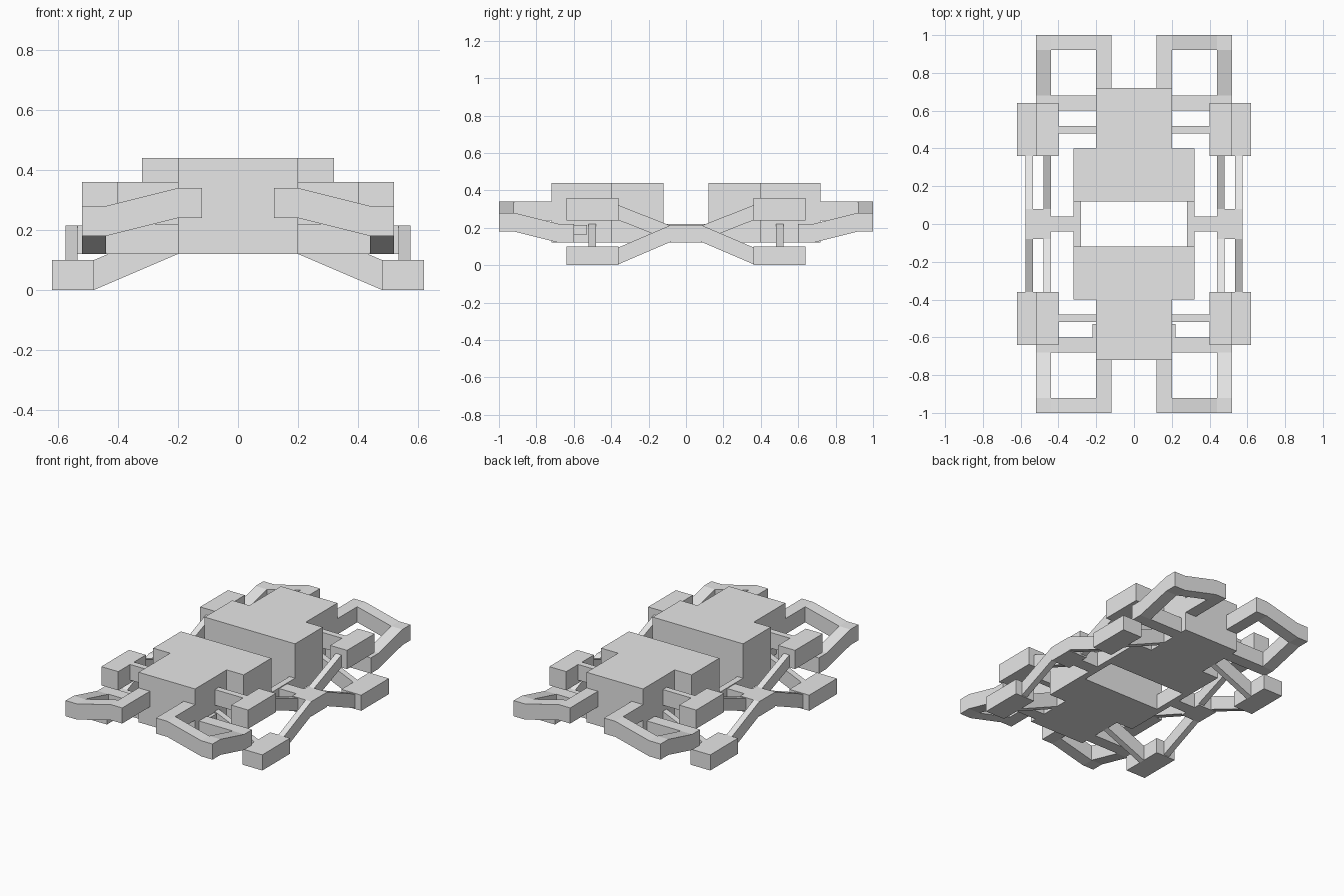
import bpy
import bmesh

if "Cube" in bpy.data.objects:
    bpy.data.objects.remove(bpy.data.objects["Cube"])

grey = bpy.data.materials.new("plain_grey")
grey.use_nodes = True
COLOR = (0.8, 0.8, 0.8, 1)
grey.diffuse_color = COLOR
grey.node_tree.nodes["Principled BSDF"].inputs["Base Color"].default_value = COLOR


def beam(name, axis, path, width, height, sx=1, sy=1):
    """Rectangular bar through path points; its sections stand upright across axis."""
    bm = bmesh.new()
    rings = []
    for x, y, z in path:
        ring = []
        for a, b in ((-1, -1), (1, -1), (1, 1), (-1, 1)):
            side = a * width / 2
            px, py = (x, y + side) if axis == "x" else (x + side, y)
            ring.append(bm.verts.new((px * sx, py * sy, z + b * height / 2)))
        rings.append(ring)
    for r, s in zip(rings, rings[1:]):
        for i in range(4):
            j = (i + 1) % 4
            bm.faces.new((r[i], r[j], s[j], s[i]))
    bm.faces.new(rings[0])
    bm.faces.new(rings[-1])
    bmesh.ops.recalc_face_normals(bm, faces=bm.faces)
    mesh = bpy.data.meshes.new(name)
    bm.to_mesh(mesh)
    bm.free()
    mesh.materials.append(grey)
    obj = bpy.data.objects.new(name, mesh)
    bpy.context.collection.objects.link(obj)
    return obj


def block(name, xs, ys, zs, sx=1, sy=1):
    """Box between two limits on each axis."""
    x = sum(xs) / 2
    z = sum(zs) / 2
    return beam(name, "y", [(x, ys[0], z), (x, ys[1], z)],
                xs[1] - xs[0], zs[1] - zs[0], sx, sy)


def tee_body(name, sy):
    """T-shaped body: narrow nose with a wide inner end."""
    bm = bmesh.new()
    half = [(0.2, -0.72), (0.2, -0.4), (0.32, -0.4), (0.32, -0.12)]
    outline = half + [(-x, y) for x, y in reversed(half)]
    base = bm.faces.new([bm.verts.new((x, y * sy, 0.12)) for x, y in outline])
    top = bmesh.ops.extrude_face_region(bm, geom=[base])["geom"]
    bmesh.ops.translate(bm, vec=(0, 0, 0.32),
                        verts=[v for v in top if isinstance(v, bmesh.types.BMVert)])
    bmesh.ops.recalc_face_normals(bm, faces=bm.faces)
    mesh = bpy.data.meshes.new(name)
    bm.to_mesh(mesh)
    bm.free()
    mesh.materials.append(grey)
    bpy.context.collection.objects.link(bpy.data.objects.new(name, mesh))


for end, sy in (("front", 1), ("back", -1)):
    tee_body(end + "_body", sy)
    for side, sx in (("left", 1), ("right", -1)):
        tag = f"{end}_{side}_"
        m = (sx, sy)
        # Open loop at the end
        block(tag + "loop_inner_bar", (0.12, 0.2), (-0.92, -0.7), (0.24, 0.34), *m)
        beam(tag + "loop_end_bar", "x",
             [(0.12, -0.96, 0.29), (0.2, -0.96, 0.29), (0.44, -0.96, 0.23), (0.52, -0.96, 0.23)],
             0.08, 0.1, *m)
        beam(tag + "loop_outer_bar", "y",
             [(0.48, -0.92, 0.23), (0.48, -0.68, 0.17), (0.48, -0.6, 0.17)], 0.08, 0.1, *m)
        block(tag + "loop_cross_bar", (0.2, 0.44), (-0.68, -0.6), (0.12, 0.22), *m)
        # Upper and lower pods with their arms
        block(tag + "upper_pod", (0.4, 0.52), (-0.64, -0.36), (0.24, 0.36), *m)
        block(tag + "upper_arm", (0.2, 0.4), (-0.52, -0.48), (0.26, 0.36), *m)
        block(tag + "foot", (0.48, 0.62), (-0.64, -0.36), (0, 0.1), *m)
        beam(tag + "lower_arm", "x", [(0.2, -0.5, 0.17), (0.48, -0.5, 0.05)], 0.04, 0.1, *m)
        # Crossing links from the hub to both pods
        beam(tag + "upper_link", "y", [(0.46, -0.08, 0.17), (0.46, -0.36, 0.28)], 0.04, 0.08, *m)
        beam(tag + "lower_link", "y", [(0.555, -0.08, 0.17), (0.555, -0.36, 0.05)], 0.04, 0.09, *m)
        if end == "front":
            block(tag + "tab", (0.2, 0.22), (-0.6, -0.53), (0.165, 0.215), *m)

for side, sx in (("left", 1), ("right", -1)):
    # Middle hub, its arm and the rail joining both bodies
    block(side + "_hub", (0.44, 0.575), (-0.08, 0.08), (0.12, 0.215), sx)
    block(side + "_hub_arm", (0.32, 0.44), (-0.04, 0.04), (0.12, 0.215), sx)
    block(side + "_rail", (0.28, 0.32), (-0.12, 0.12), (0.12, 0.22), sx)
